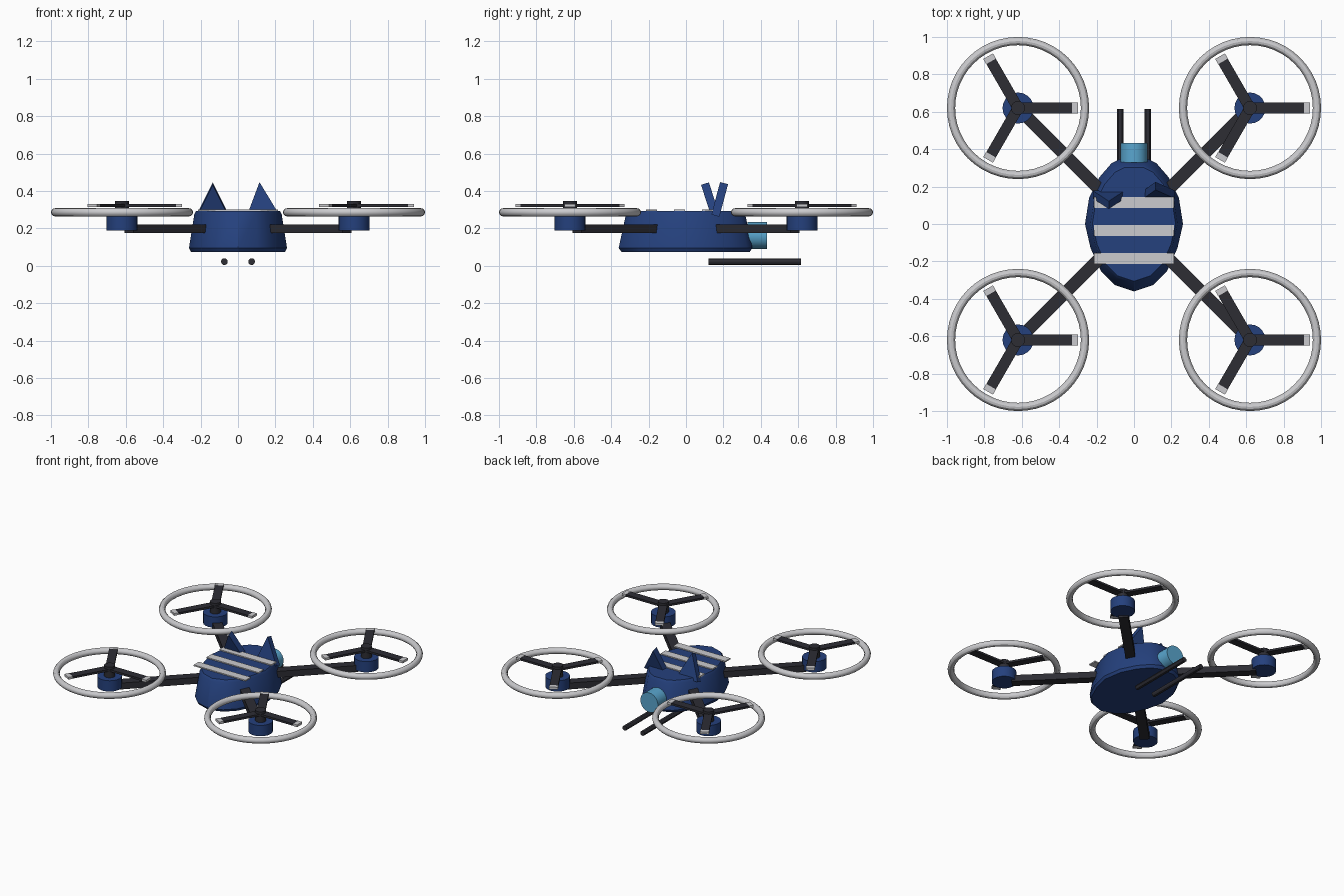
import bpy, bmesh, math
from mathutils import Vector, Matrix

if "Cube" in bpy.data.objects:
    bpy.data.objects.remove(bpy.data.objects["Cube"])


def mat(name, rgb):
    m = bpy.data.materials.new(name)
    m.diffuse_color = (*rgb, 1)
    m.use_nodes = True
    m.node_tree.nodes["Principled BSDF"].inputs["Base Color"].default_value = m.diffuse_color
    return m


BLUE = mat("navy_blue", (0.018, 0.052, 0.205))
DARK = mat("charcoal", (0.026, 0.026, 0.034))
GREY = mat("light_grey", (0.60, 0.60, 0.62))
CYAN = mat("lens_blue", (0.10, 0.38, 0.62))


def make(name, bm, material, matrix=None, smooth=True):
    if matrix is not None:
        bm.transform(matrix)
    bmesh.ops.recalc_face_normals(bm, faces=bm.faces)
    me = bpy.data.meshes.new(name)
    bm.to_mesh(me)
    bm.free()
    ob = bpy.data.objects.new(name, me)
    bpy.context.collection.objects.link(ob)
    me.materials.append(material)
    if smooth:
        bpy.ops.object.select_all(action='DESELECT')
        ob.select_set(True)
        bpy.context.view_layer.objects.active = ob
        bpy.ops.object.shade_smooth_by_angle(angle=math.radians(30))
    return ob


def box(name, size, material, matrix):
    bm = bmesh.new()
    bmesh.ops.create_cube(bm, size=1, matrix=Matrix.Diagonal((*size, 1)))
    return make(name, bm, material, matrix, False)


def cyl(name, r, a, b, material, segs=20):
    a, b = Vector(a), Vector(b)
    bm = bmesh.new()
    bmesh.ops.create_cone(bm, cap_ends=True, segments=segs, radius1=r,
                          radius2=r, depth=(b - a).length)
    rot = (b - a).to_track_quat('Z', 'Y').to_matrix().to_4x4()
    return make(name, bm, material, Matrix.Translation((a + b) / 2) @ rot)


def ring(name, R, r, centre, material, n=48, m=12):
    bm = bmesh.new()
    loops = []
    for i in range(n):
        a = 2 * math.pi * i / n
        loops.append([bm.verts.new((math.cos(a) * (R + r * math.cos(t)),
                                    math.sin(a) * (R + r * math.cos(t)), r * math.sin(t)))
                      for t in (2 * math.pi * j / m for j in range(m))])
    for i in range(n):
        p, q = loops[i], loops[(i + 1) % n]
        for j in range(m):
            k = (j + 1) % m
            bm.faces.new((p[j], q[j], q[k], p[k]))
    return make(name, bm, material, Matrix.Translation(centre))


# Body: lofted faceted shell, narrower at the top
half = [(0.105, -0.325), (0.175, -0.255), (0.232, -0.13), (0.262, 0.0),
        (0.24, 0.14), (0.185, 0.25), (0.12, 0.325), (0.06, 0.355)]
outline = [(0, -0.36)] + half + [(-x, y) for x, y in reversed(half)]
bm = bmesh.new()
levels = [(0.96, 0.075), (1.0, 0.095), (0.89, 0.278), (0.85, 0.294)]
loops = [[bm.verts.new((x * s, y * s, z)) for x, y in outline] for s, z in levels]
for p, q in zip(loops, loops[1:]):
    for i in range(len(p)):
        k = (i + 1) % len(p)
        bm.faces.new((p[i], p[k], q[k], q[i]))
bm.faces.new(loops[0])
bm.faces.new(loops[-1])
make("body", bm, BLUE)

# Stripe plates across the top
for i, y in enumerate((-0.185, -0.035, 0.115)):
    box(f"stripe_{i}", (0.426, 0.06, 0.0095), GREY, Matrix.Translation((0, y, 0.297)))

# Ears: triangular slabs, one leaning forward and one back
for side, apex, tilt in ((-1, 0.0, 18), (1, -0.02, -15)):
    bm = bmesh.new()
    tri = [(-0.085, 0), (0.085, 0), (apex, 0.18)]
    f = bm.faces.new([bm.verts.new((x, -0.022, z)) for x, z in tri])
    ext = bmesh.ops.extrude_face_region(bm, geom=[f])
    bmesh.ops.translate(bm, vec=(0, 0.044, 0),
                        verts=[v for v in ext['geom'] if isinstance(v, bmesh.types.BMVert)])
    make("ear_left" if side < 0 else "ear_right", bm, BLUE,
         Matrix.Translation((side * 0.135, 0.157, 0.268))
         @ Matrix.Rotation(math.radians(tilt), 4, 'X'), False)

# Camera drum at the end of the body, and two landing rods
cyl("camera", 0.072, (0, 0.33, 0.162), (0, 0.432, 0.162), CYAN, 24)
for sx in (-1, 1):
    cyl("landing_rod", 0.018, (sx * 0.073, 0.12, 0.022), (sx * 0.073, 0.615, 0.022), DARK, 12)

# Four arms with motor, guard ring and three-bladed rotor
for sx in (-1, 1):
    for sy in (-1, 1):
        cx, cy = sx * 0.62, sy * 0.62
        ang = math.atan2(sy, sx)
        d0, d1 = 0.17, 0.825
        box("arm", (d1 - d0, 0.066, 0.047), DARK,
            Matrix.Rotation(ang, 4, 'Z') @ Matrix.Translation(((d0 + d1) / 2, 0, 0.198)))
        cyl("motor", 0.083, (cx, cy, 0.188), (cx, cy, 0.268), BLUE)
        cyl("rotor_hub", 0.037, (cx, cy, 0.26), (cx, cy, 0.347), DARK, 16)
        ring("guard_ring", 0.358, 0.022, (cx, cy, 0.286), GREY)
        for k in range(3):
            m = Matrix.Translation((cx, cy, 0.322)) @ Matrix.Rotation(k * math.tau / 3, 4, 'Z')
            box("blade", (0.29, 0.058, 0.015), DARK, m @ Matrix.Translation((0.145, 0, 0)))
            box("blade_tip", (0.032, 0.06, 0.017), GREY, m @ Matrix.Translation((0.304, 0, 0)))
